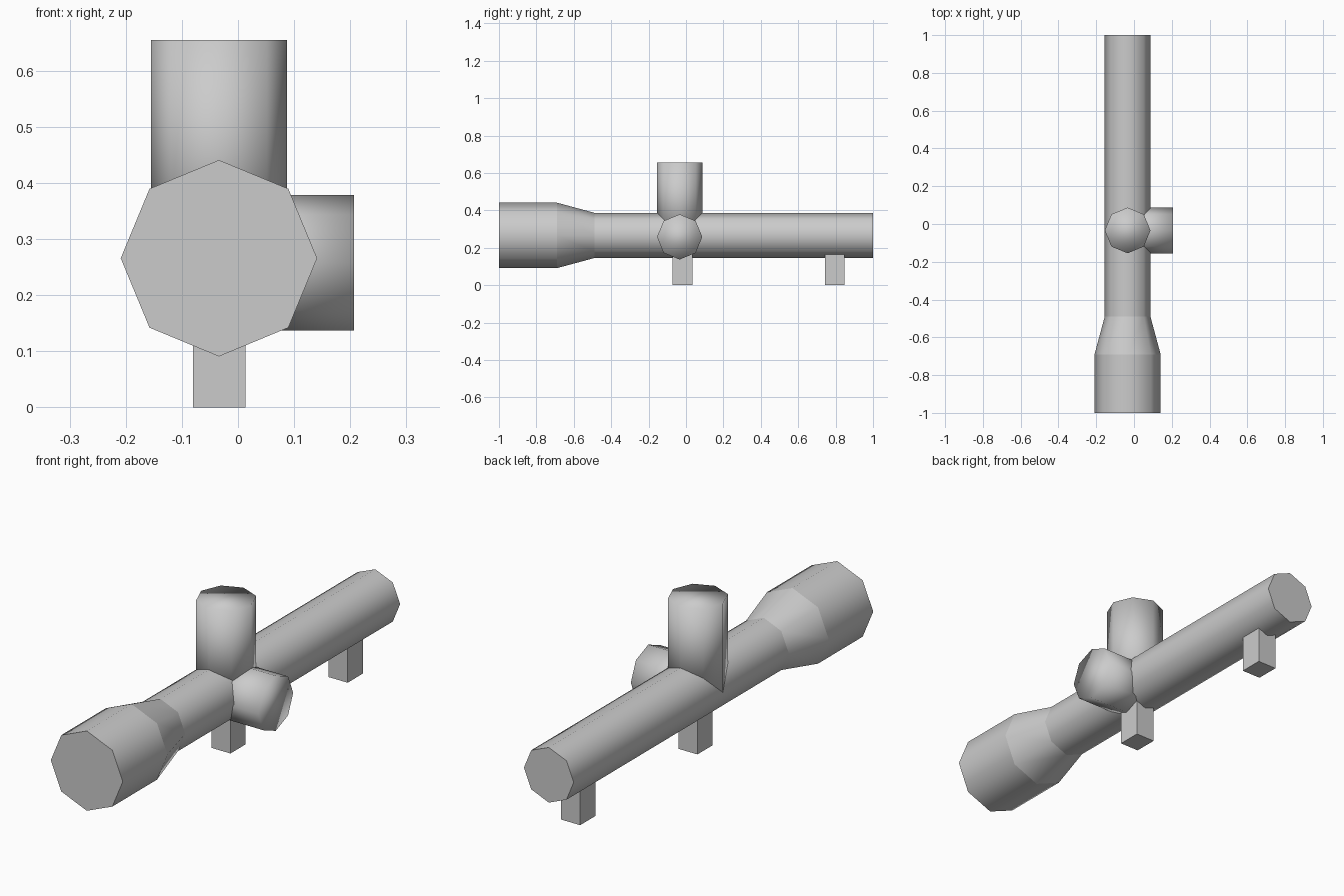
import bpy, bmesh
from math import pi, cos, sin
from mathutils import Matrix, Vector

cube = bpy.data.objects.get("Cube")
if cube:
    bpy.data.objects.remove(cube, do_unlink=True)

grey = bpy.data.materials.new("plain grey")
grey.use_nodes = True
grey.diffuse_color = (0.6, 0.6, 0.6, 1)
grey.node_tree.nodes["Principled BSDF"].inputs["Base Color"].default_value = (0.6, 0.6, 0.6, 1)

SIDES = 8
CENTRE_X, CENTRE_Y, AXIS_Z = -0.034, -0.034, 0.266
TUBE_R, BELL_R = 0.121, 0.175


def finish(bm, name):
    bmesh.ops.recalc_face_normals(bm, faces=bm.faces)
    mesh = bpy.data.meshes.new(name)
    bm.to_mesh(mesh)
    bm.free()
    mesh.materials.append(grey)
    obj = bpy.data.objects.new(name, mesh)
    bpy.context.collection.objects.link(obj)
    return obj


def lathe(name, profile, matrix, sharp_rings):
    """Eight-sided tube along local z from (distance, radius) pairs, capped at both ends."""
    bm = bmesh.new()
    rings = []
    for dist, radius in profile:
        angles = [2 * pi * i / SIDES for i in range(SIDES)]
        rings.append([bm.verts.new((radius * cos(a), radius * sin(a), dist)) for a in angles])
    for low, high in zip(rings, rings[1:]):
        for i in range(SIDES):
            j = (i + 1) % SIDES
            bm.faces.new((low[i], low[j], high[j], high[i])).smooth = True
    for ring in (rings[0], rings[-1]):
        bm.faces.new(ring).smooth = not sharp_rings
    if sharp_rings:
        for ring in rings:
            for i in range(SIDES):
                bm.edges.get((ring[i], ring[(i + 1) % SIDES])).smooth = False
    bm.transform(matrix)
    return finish(bm, name)


def block(name, low, high):
    low, high = Vector(low), Vector(high)
    bm = bmesh.new()
    bmesh.ops.create_cube(bm, size=1)
    bm.transform(Matrix.Translation((low + high) / 2) @ Matrix.Diagonal((*(high - low), 1)))
    return finish(bm, name)


# Main tube with flared front bell, lying along y
lathe("scope_tube",
      [(-1, BELL_R), (-0.69, BELL_R), (-0.49, TUBE_R), (1, TUBE_R)],
      Matrix.Translation((CENTRE_X, 0, AXIS_Z)) @ Matrix.Rotation(-pi / 2, 4, 'X'), True)

# Adjustment turrets: softly shaded right over their end caps
lathe("top_turret", [(0, TUBE_R), (0.389, TUBE_R)],
      Matrix.Translation((CENTRE_X, CENTRE_Y, AXIS_Z)), False)
lathe("left_turret", [(0, TUBE_R), (0.241, TUBE_R)],
      Matrix.Translation((CENTRE_X, CENTRE_Y, 0.258)) @ Matrix.Rotation(pi / 2, 4, 'Y'), False)

# Mounting feet under the tube
for name, y in (("front_mount", -0.018), ("rear_mount", 0.795)):
    block(name, (-0.08, y - 0.053, 0), (0.013, y + 0.053, 0.2))
